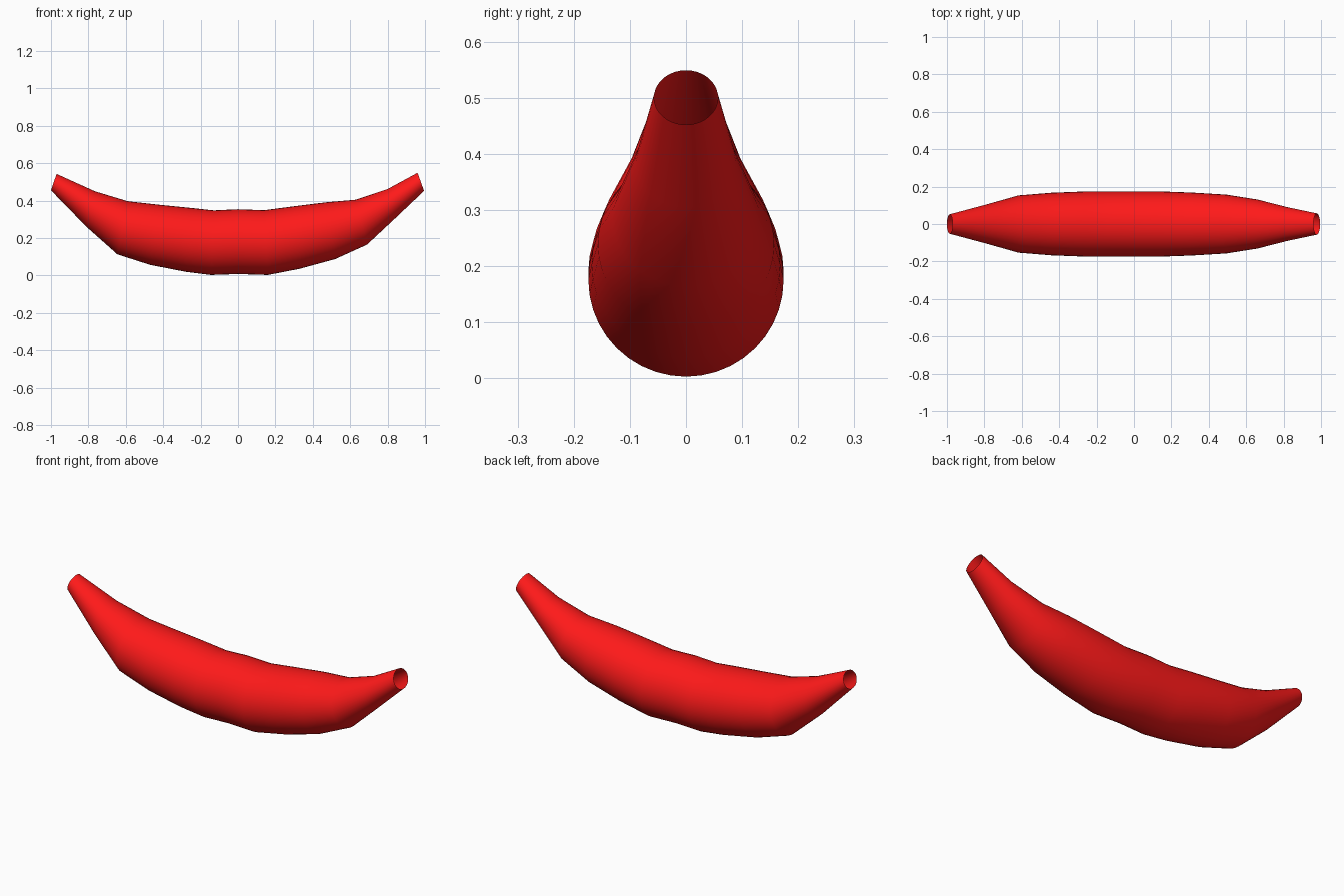
import bpy, bmesh, math
from mathutils import Vector

if "Cube" in bpy.data.objects:
    bpy.data.objects.remove(bpy.data.objects["Cube"])

SIDES = 40
# Cross-sections along the fruit: top x, top z, bottom x, bottom z, half width
RINGS = [
    (-0.97, 0.543, -1.00, 0.455, 0.052),
    (-0.765, 0.45, -0.81, 0.26, 0.105),
    (-0.59, 0.397, -0.645, 0.113, 0.153),
    (-0.42, 0.378, -0.47, 0.057, 0.167),
    (-0.25, 0.361, -0.28, 0.02, 0.174),
    (-0.13, 0.348, -0.145, 0.003, 0.174),
    (0.00, 0.354, 0.00, 0.008, 0.174),
    (0.14, 0.349, 0.16, 0.003, 0.174),
    (0.30, 0.370, 0.33, 0.036, 0.168),
    (0.47, 0.391, 0.52, 0.088, 0.157),
    (0.63, 0.405, 0.69, 0.165, 0.131),
    (0.80, 0.462, 0.84, 0.305, 0.090),
    (0.96, 0.549, 0.995, 0.452, 0.057),
]

# Banana skin: lofted tube with open ends
bm = bmesh.new()
loops = []
for tx, tz, bx, bz, w in RINGS:
    top, bottom = Vector((tx, 0, tz)), Vector((bx, 0, bz))
    mid, up = (top + bottom) / 2, (top - bottom) / 2
    loops.append([bm.verts.new(mid + up * math.cos(a) + Vector((0, w * math.sin(a), 0)))
                  for a in (2 * math.pi * i / SIDES for i in range(SIDES))])
for a, b in zip(loops, loops[1:]):
    for i in range(SIDES):
        j = (i + 1) % SIDES
        bm.faces.new((a[i], b[i], b[j], a[j]))
# Orient the faces outward
bm.normal_update()
if sum(f.normal.dot(f.calc_center_median() - Vector((f.calc_center_median().x, 0, 0.25)))
       for f in bm.faces) < 0:
    bmesh.ops.reverse_faces(bm, faces=bm.faces[:])
mesh = bpy.data.meshes.new("banana")
bm.to_mesh(mesh)
bm.free()
banana = bpy.data.objects.new("banana", mesh)
bpy.context.collection.objects.link(banana)

# Red skin colour
red = bpy.data.materials.new("red_skin")
red.diffuse_color = (1.0, 0.01, 0.01, 1)
red.use_nodes = True
red.node_tree.nodes["Principled BSDF"].inputs["Base Color"].default_value = red.diffuse_color
mesh.materials.append(red)

# Smooth shading
bpy.context.view_layer.objects.active = banana
banana.select_set(True)
bpy.ops.object.shade_smooth_by_angle(angle=math.radians(40))
